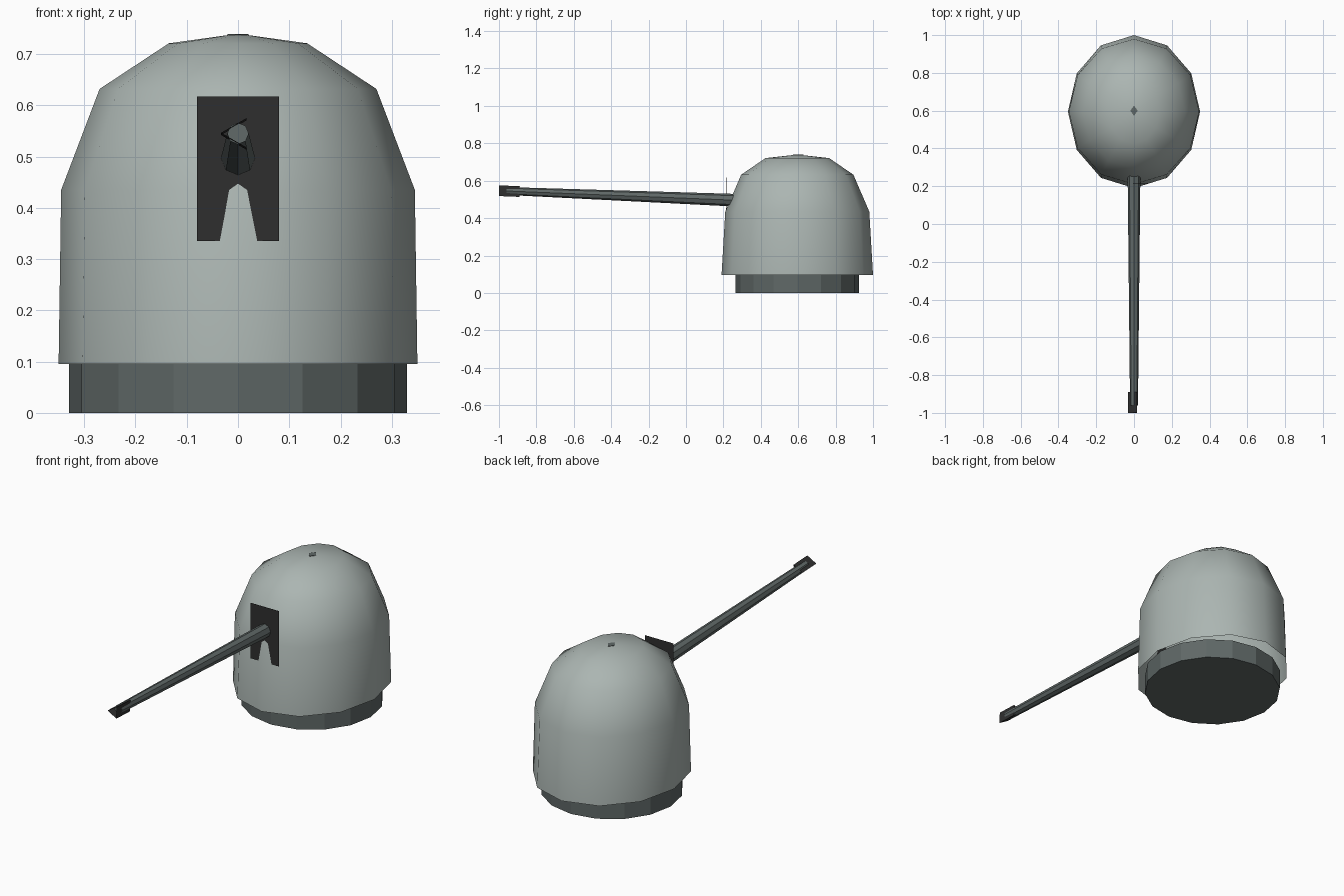
import bpy, bmesh, math
from mathutils import Matrix, Vector

if "Cube" in bpy.data.objects:
    bpy.data.objects.remove(bpy.data.objects["Cube"])


def material(name, rgb):
    m = bpy.data.materials.new(name)
    m.diffuse_color = (*rgb, 1.0)
    m.use_nodes = True
    m.node_tree.nodes["Principled BSDF"].inputs["Base Color"].default_value = m.diffuse_color
    return m


PALE = material("pale grey paint", (0.41, 0.465, 0.445))
STEEL = material("dark steel", (0.115, 0.138, 0.135))
BLACK = material("soft black", (0.028, 0.028, 0.028))


def loft(name, rings, sides, mat, matrix, phase=0.0, caps=(True, True), smooth=False):
    """Join (height, x radius, y radius) rings along local z."""
    bm = bmesh.new()
    loops = []
    for z, rx, ry in rings:
        loops.append([bm.verts.new((rx * math.cos(a), ry * math.sin(a), z))
                      for a in (phase + 2 * math.pi * i / sides for i in range(sides))])
    for lo, hi in zip(loops, loops[1:]):
        for i in range(sides):
            j = (i + 1) % sides
            bm.faces.new((lo[i], lo[j], hi[j], hi[i]))
    if caps[0]:
        bm.faces.new(loops[0][::-1])
    if caps[1]:
        bm.faces.new(loops[-1])
    for f in bm.faces:
        f.smooth = smooth
    bm.transform(matrix)
    me = bpy.data.meshes.new(name)
    bm.to_mesh(me)
    bm.free()
    me.materials.append(mat)
    ob = bpy.data.objects.new(name, me)
    bpy.context.collection.objects.link(ob)
    return ob


def along(p0, p1):
    """Matrix and length placing local z from p0 to p1 in the y-z plane."""
    d = Vector(p1) - Vector(p0)
    angle = math.atan2(-d.y, d.z)
    return Matrix.Translation(p0) @ Matrix.Rotation(angle, 4, 'X'), d.length


CENTRE = Matrix.Translation((0, 0.595, 0))

# Pedestal ring under the turret
loft("base_ring", [(0, 0.33, 0.33), (0.1, 0.33, 0.33)], 16, STEEL, CENTRE)

# Smooth twelve-sided dome, open underneath
loft("dome", [(0.095, 0.35, 0.405), (0.435, 0.345, 0.385), (0.632, 0.27, 0.30),
              (0.721, 0.135, 0.17), (0.737, 0.02, 0.025)],
     12, PALE, CENTRE, caps=(False, True), smooth=True)

# Small cap on the crown
loft("crown_cap", [(0.735, 0.02, 0.027), (0.739, 0.02, 0.027)], 4, STEEL,
     Matrix.Translation((0, 0.6, 0)))

# Flat gun-port plate, which the front of the dome pokes through
plate = loft("gun_port_plate", [(0.335, 0.08, 0.0005), (0.617, 0.08, 0.0005)], 4, BLACK,
             Matrix.Translation((0, 0.2155, 0)))
for v in plate.data.vertices:  # square the diamond section into a thin slab
    if abs(v.co.x) < 0.01:
        v.co.x = 0.08 if v.co.y > 0.2155 else -0.08

# Tapered barrel, tilted slightly upwards
m, length = along((0, 0.28, 0.495), (0, -0.96, 0.545))
loft("barrel", [(0, 0.034, 0.034), (length, 0.021, 0.021)], 8, STEEL, m)

# Triangular open muzzle sleeve
m, length = along((0, -0.89, 0.542), (0, -1.0, 0.5465))
loft("muzzle_sleeve", [(0, 0.033, 0.033), (length, 0.033, 0.033)], 3, BLACK, m,
     phase=math.pi, caps=(False, False))
